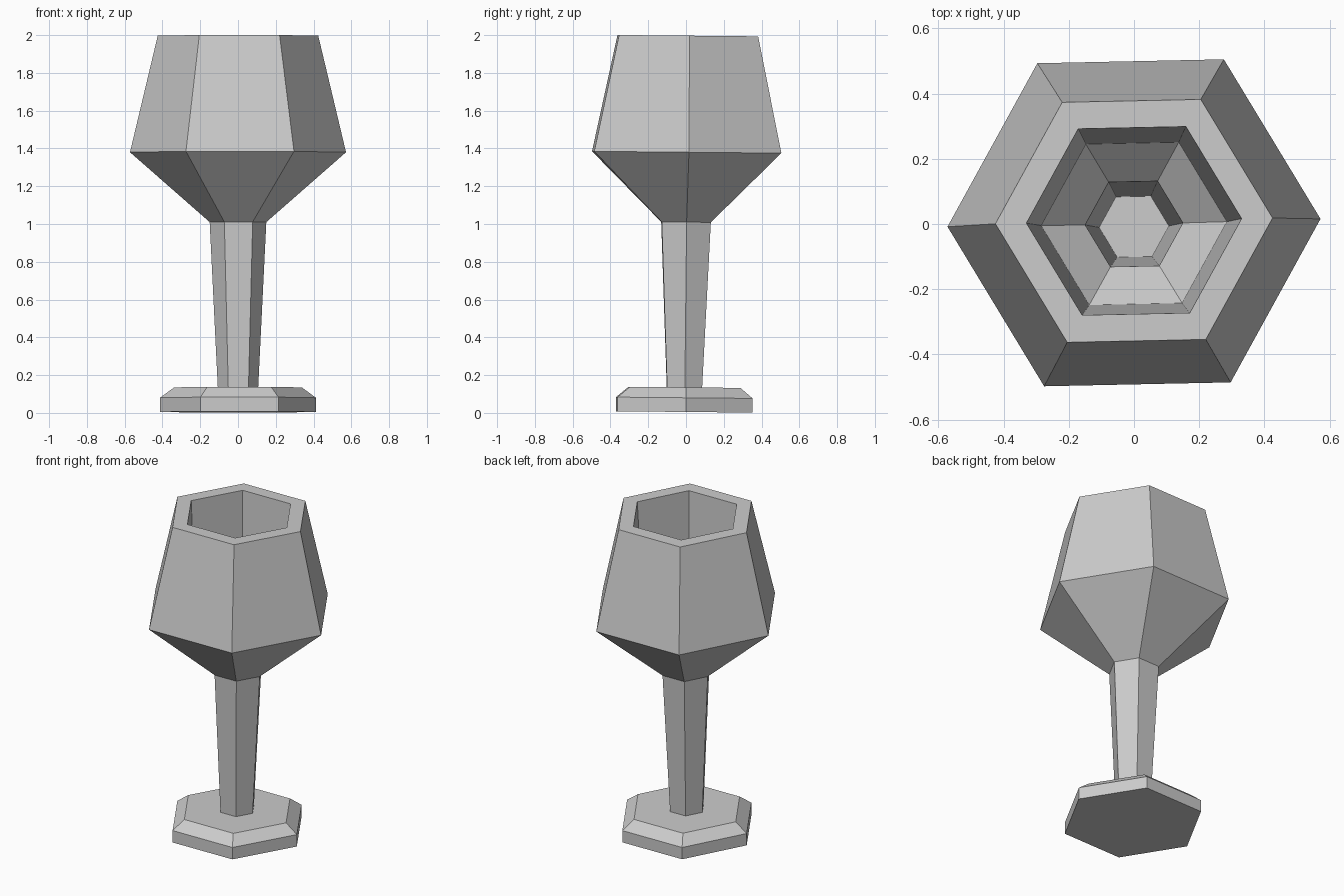
import bpy, bmesh, math
from mathutils import Matrix

if "Cube" in bpy.data.objects:
    bpy.data.objects.remove(bpy.data.objects["Cube"])

SIDES = 6
# The whole goblet is turned slightly and leans a touch towards the back
POSE = (Matrix.Translation((0, 0, 1))
        @ Matrix.Rotation(math.radians(-0.55), 4, 'X')
        @ Matrix.Translation((0, 0, -1))
        @ Matrix.Rotation(math.radians(1.2), 4, 'Z'))


def lathe(name, profile, cap_start=False, cap_end=False):
    """Sweep a (radius, z) profile, listed up the outside, around six flat sides."""
    bm = bmesh.new()
    rings = [[bm.verts.new((r * math.cos(math.tau * i / SIDES),
                            r * math.sin(math.tau * i / SIDES), z))
              for i in range(SIDES)] for r, z in profile]
    for a, b in zip(rings, rings[1:]):
        for i in range(SIDES):
            j = (i + 1) % SIDES
            bm.faces.new((a[i], a[j], b[j], b[i]))
    if cap_start:
        bm.faces.new(rings[0][::-1])
    if cap_end:
        bm.faces.new(rings[-1])
    mesh = bpy.data.meshes.new(name)
    bm.to_mesh(mesh)
    bm.free()
    obj = bpy.data.objects.new(name, mesh)
    bpy.context.collection.objects.link(obj)
    obj.matrix_world = POSE
    return obj


# Foot: closed hexagonal slab with a bevelled top
lathe("foot", [(0.413, 0.005), (0.413, 0.08), (0.338, 0.135)], True, True)

# Stem: hollow tapered tube, open into the bowl
lathe("stem", [(0.107, 0.135), (0.15, 1.01)])

# Bowl: flared underside, tapered wall, flat rim and inner wall down to the underside
lathe("bowl", [(0.15, 1.01), (0.572, 1.38), (0.425, 1.997),
               (0.33, 1.997), (0.285, 1.13)])
